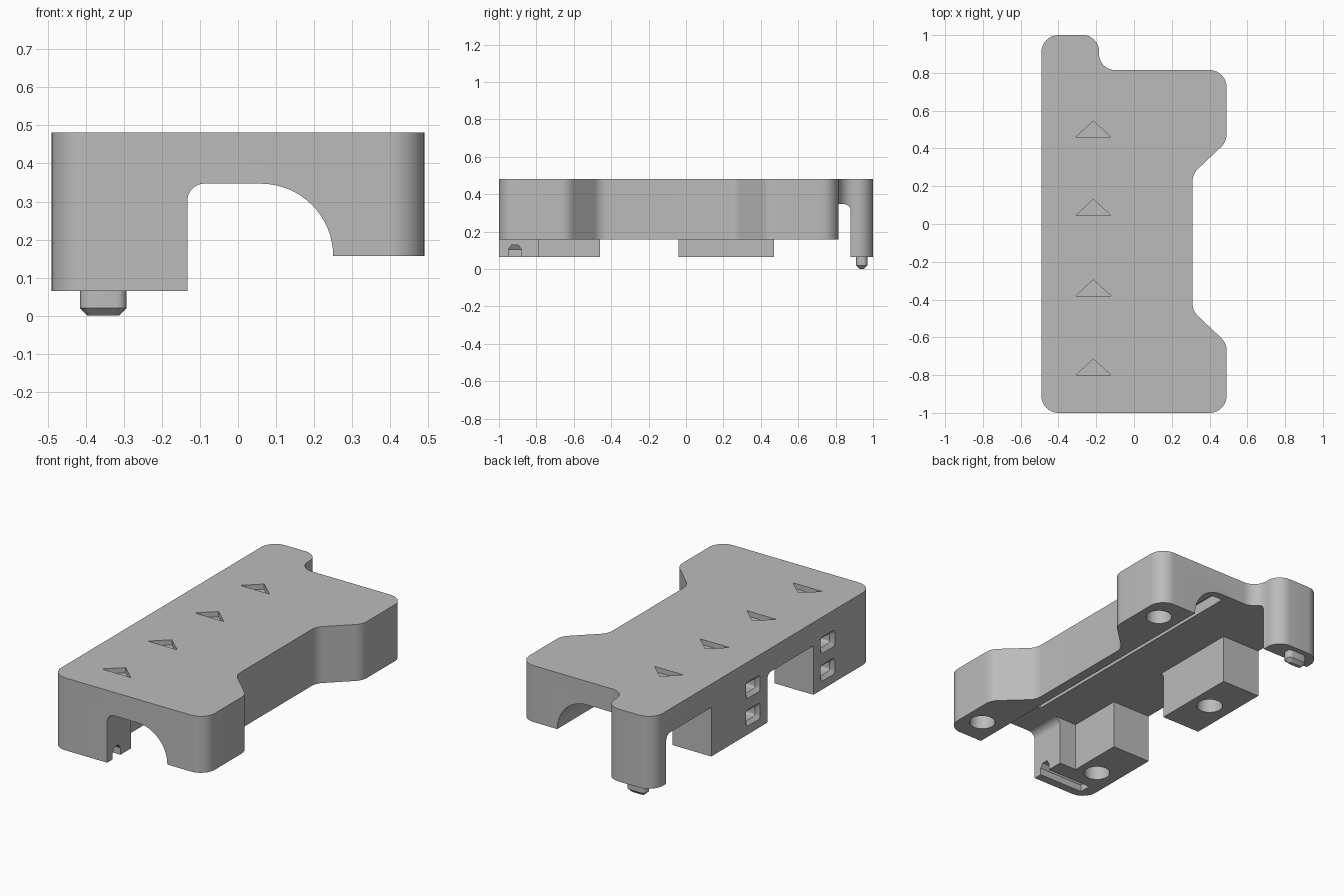
import bpy, bmesh, math
from mathutils import Vector

cube = bpy.data.objects.get("Cube")
if cube:
    bpy.data.objects.remove(cube, do_unlink=True)

grey = bpy.data.materials.new("plain grey")
grey.use_nodes = True
grey.diffuse_color = (0.5, 0.5, 0.5, 1)
grey.node_tree.nodes["Principled BSDF"].inputs["Base Color"].default_value = (0.5, 0.5, 0.5, 1)


def rounded(corners, steps=10):
    """Polygon from (u, v, radius) corners, each rounded by a tangent arc."""
    out = []
    for i, (u, v, r) in enumerate(corners):
        p = Vector((u, v))
        if r == 0:
            out.append(p)
            continue
        a = (Vector(corners[i - 1][:2]) - p).normalized()
        b = (Vector(corners[(i + 1) % len(corners)][:2]) - p).normalized()
        half = a.angle(b) / 2
        centre = p + (a + b).normalized() * (r / math.sin(half))
        start = p + a * (r / math.tan(half)) - centre
        sweep = math.pi - 2 * half
        if start.x * b.y - start.y * b.x < 0 and start.cross(b) > 0:
            sweep = -sweep
        if a.cross(b) > 0:
            sweep = -sweep
        for k in range(steps + 1):
            t = sweep * k / steps
            c, s = math.cos(t), math.sin(t)
            out.append(centre + Vector((start.x * c - start.y * s, start.x * s + start.y * c)))
    return out


def rect(u0, u1, v0, v1, r=0):
    return rounded([(u0, v0, r), (u1, v0, r), (u1, v1, r), (u0, v1, r)], 5)


def prism(name, profile, axis, levels):
    """Loft a profile along an axis; levels are (position, inset) pairs."""
    n = len(profile)
    us, vs = [p.x for p in profile], [p.y for p in profile]
    mid = Vector(((min(us) + max(us)) / 2, (min(vs) + max(vs)) / 2))
    size = Vector((max(us) - min(us), max(vs) - min(vs)))
    place = {"x": lambda u, v, w: (w, u, v),
             "y": lambda u, v, w: (u, w, v),
             "z": lambda u, v, w: (u, v, w)}[axis]
    bm = bmesh.new()
    rings = []
    for w, inset in levels:
        su, sv = 1 - 2 * inset / size.x, 1 - 2 * inset / size.y
        rings.append([bm.verts.new(place(mid.x + (p.x - mid.x) * su, mid.y + (p.y - mid.y) * sv, w))
                      for p in profile])
    bm.faces.new(rings[0])
    bm.faces.new(rings[-1])
    for low, high in zip(rings, rings[1:]):
        for i in range(n):
            j = (i + 1) % n
            bm.faces.new((low[i], low[j], high[j], high[i]))
    bmesh.ops.recalc_face_normals(bm, faces=bm.faces)
    mesh = bpy.data.meshes.new(name)
    bm.to_mesh(mesh)
    bm.free()
    mesh.materials.append(grey)
    obj = bpy.data.objects.new(name, mesh)
    bpy.context.collection.objects.link(obj)
    return obj


def carve(target, cutter):
    cutter.hide_render = True
    mod = target.modifiers.new("carve", "BOOLEAN")
    mod.operation, mod.solver, mod.object = "DIFFERENCE", "EXACT", cutter
    bpy.context.view_layer.objects.active = target
    bpy.ops.object.modifier_apply(modifier=mod.name)
    bpy.data.objects.remove(cutter, do_unlink=True)


def finish(obj):
    bpy.ops.object.select_all(action="DESELECT")
    obj.select_set(True)
    bpy.context.view_layer.objects.active = obj
    bpy.ops.object.shade_smooth_by_angle(angle=math.radians(25))


FOOT, CEILING, TOP = 0.065, 0.347, 0.482

# Body: waisted plan with a tab at the back
plan = rounded([(-.49, -1, .09), (.49, -1, .09), (.49, -.63, .09), (.31, -.46, .09),
                (.31, .265, .09), (.49, .435, .09), (.49, .815, .09), (-.185, .815, .085),
                (-.185, 1, .085), (-.49, 1, .09)])
body = prism("body", plan, "z", [(FOOT, 0), (TOP, 0)])

# Arched tunnel and the raised right underside
arch = rounded([(-.133, -.1, 0), (-.133, CEILING, .045), (.25, CEILING, .19),
                (.25, .157, 0), (.6, .157, 0), (.6, -.1, 0)], 16)
carve(body, prism("tunnel_cutter", arch, "y", [(-1.1, 0), (1.1, 0)]))

# Openings between the left feet, rounded at their back ends
for y0, y1 in ((-.46, -.04), (.47, .88)):
    gap = rounded([(y0, -.1, 0), (y1, -.1, 0), (y1, CEILING, .035), (y0, CEILING, 0)])
    carve(body, prism("gap_cutter", gap, "x", [(-.6, 0), (-.1, 0)]))

# Inner sides of the feet step back behind the front wall
carve(body, prism("step_cutter", rect(-.243, -.1, -.785, .6), "z", [(-.1, 0), (CEILING, 0)]))

# Groove along the tunnel ceiling
carve(body, prism("groove_cutter", rect(.02, .1, -.77, .77), "z", [(.2, 0), (.41, 0)]))

# Round holes under the feet
for x, y, z in ((-.357, .215, FOOT), (-.357, -.74, FOOT), (.375, -.84, .157), (.375, .657, .157)):
    circle = [Vector((x + .07 * math.cos(t * math.pi / 16), y + .07 * math.sin(t * math.pi / 16)))
              for t in range(32)]
    carve(body, prism("hole_cutter", circle, "z", [(z - .05, 0), (z + .13, 0)]))

# Flared side windows
for y in (-.59, .09):
    for z in (.16, .32):
        window = rect(y - .045, y + .045, z - .027, z + .027, .012)
        carve(body, prism("window_cutter", window, "x", [(-.51, -.04), (-.47, 0), (-.4, 0)]))

# Direction arrows sunk in the top
for y in (-.8, -.38, .045, .46):
    arrow = rounded([(-.308, y, 0), (-.122, y, 0), (-.215, y + .085, 0)])
    carve(body, prism("arrow_cutter", arrow, "z", [(TOP - .03, 0), (TOP + .05, 0)]))

# Socket in the front foot, open to the tunnel
socket = rect(-.42, -.05, -.95, -.88)
carve(body, prism("socket_cutter", socket, "z", [(0, 0), (.105, 0), (.13, .018)]))
finish(body)

# Locating pin under the back post
pin = prism("locating_pin", rect(-.415, -.293, .91, .97, .025), "z",
            [(0, .02), (.02, 0), (FOOT + .01, 0)])
finish(pin)
